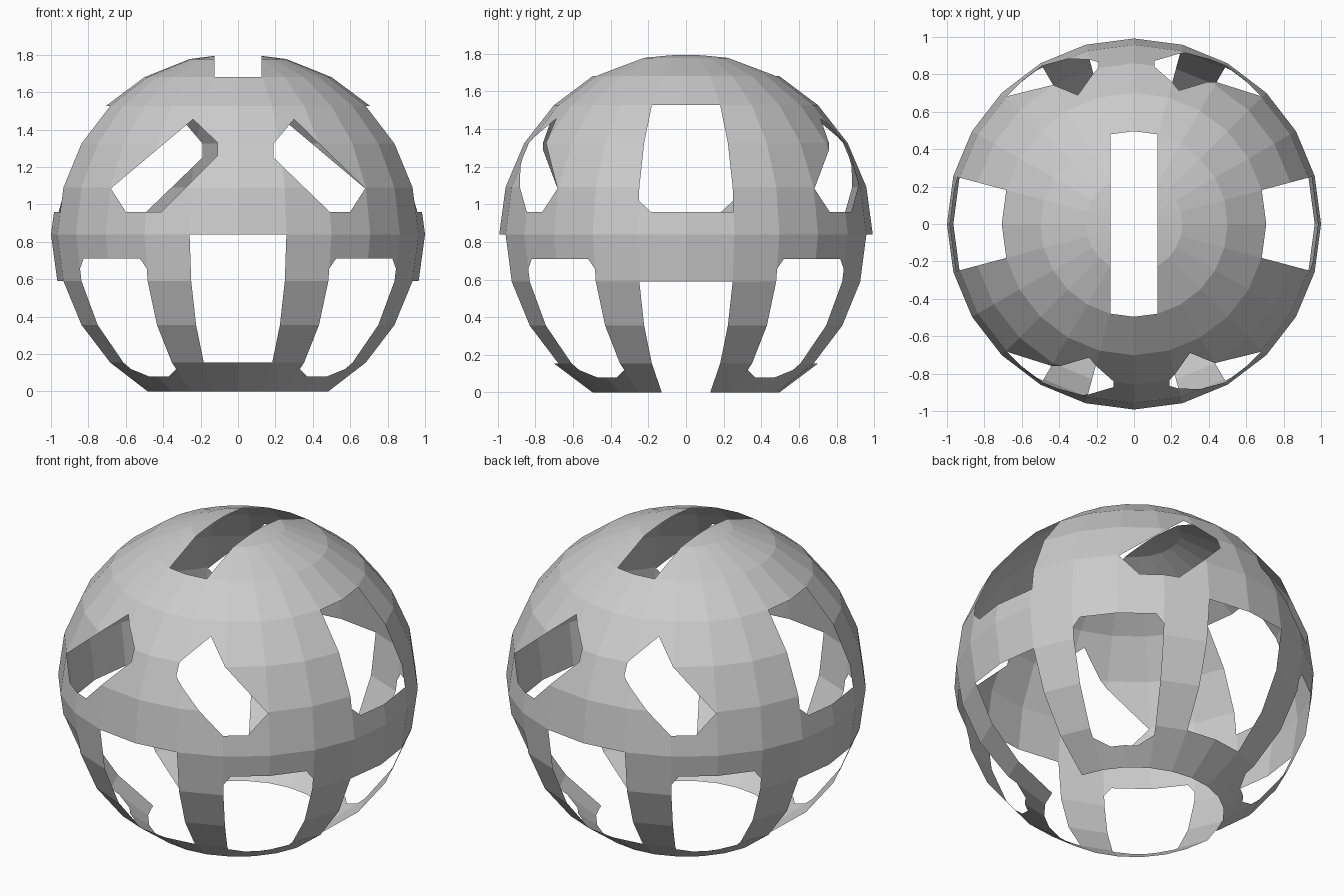
import bpy, bmesh
from math import sin, cos, radians, sqrt
from mathutils import Vector, Matrix

if "Cube" in bpy.data.objects:
    bpy.data.objects.remove(bpy.data.objects["Cube"])

MID, ZS, YS = 0.84, 0.97, 0.992      # shell centre height and ellipsoid scale
UP = Vector((0, 0, 1))


def zc(z):
    """Grid height -> height on the unit sphere."""
    return (z - MID) / ZS


def pt(phi, z):
    """Point on the unit sphere; phi runs from the front (-y) towards +x."""
    r = sqrt(max(0, 1 - z * z))
    return Vector((r * sin(radians(phi)), -r * cos(radians(phi)), z))


def meridian(phi):
    return Vector(), pt(phi, 0).cross(UP)


def level(z):
    return Vector((0, 0, z)), UP.copy()


def chamfer(a, b):
    return Vector(), a.cross(b)


def cut_window(bm, centre, planes, turn=0):
    """Remove the shell area around centre that is bounded by the planes."""
    rot = Matrix.Rotation(radians(turn), 3, 'Z')
    c = rot @ centre
    inside = list(bm.faces)
    for co, no in planes:
        co, no = rot @ co, (rot @ no).normalized()
        if (c - co).dot(no) < 0:
            no = -no
        geom = set(inside)
        for f in inside:
            geom.update(f.edges)
            geom.update(f.verts)
        res = bmesh.ops.bisect_plane(bm, geom=list(geom), dist=1e-4,
                                     plane_co=co, plane_no=no)
        inside = [g for g in res['geom'] if isinstance(g, bmesh.types.BMFace)
                  and (g.calc_center_median() - co).dot(no) > 0]
    bmesh.ops.delete(bm, geom=inside, context='FACES')


# Faceted globe, open at the bottom
bm = bmesh.new()
bmesh.ops.create_uvsphere(bm, u_segments=24, v_segments=12, radius=1)
low = [f for f in bm.faces if f.calc_center_median().z < -sin(radians(60))]
bmesh.ops.delete(bm, geom=low, context='FACES')

s15, s45, s60 = (sin(radians(a)) for a in (15, 45, 60))

# Slot across the crown
X = Vector((1, 0, 0))
cut_window(bm, UP, [(X * 0.125, X), (X * -0.125, X), level(s60)])

# Upper slanted windows, outlined in the front view (x, z)
right = [(.19, 1.325), (.19, 1.25), (.49, .96), (.60, .96), (.68, 1.085), (.30, 1.455)]
left = [(-.11, 1.33), (-.11, 1.26), (-.41, .96), (-.60, .96), (-.68, 1.085), (-.24, 1.455)]
for outline in (right, left):
    pts = [Vector((x, 0, zc(z))) for x, z in outline]
    mid = sum(pts, Vector()) / len(pts) + Vector((0, -0.8, 0))
    Y = Vector((0, 1, 0))
    planes = [(Y * -0.2, Y)]
    for a, b in zip(pts, pts[1:] + pts[:1]):
        planes.append((a, (b - a).cross(Y)))
    for turn in (0, 180):
        cut_window(bm, mid, planes, turn)

for turn in (0, 180):
    # Lower front / back window
    cut_window(bm, pt(0, -.4), [meridian(-15), meridian(15), level(0), level(-s45)], turn)
    # Lower side window
    cut_window(bm, pt(90, -.6), [meridian(75), meridian(105), level(-s15)], turn)
    # Upper side window with one trimmed corner
    cut_window(bm, pt(90, .4), [meridian(75), meridian(105), level(zc(.96)), level(s45),
                                chamfer(pt(75, zc(1.02)), pt(79, zc(.96)))], turn)

# Lower diagonal windows with trimmed corners
top, top2, bot, bot2 = zc(.71), zc(.655), zc(.08), zc(.115)
for turn in (0, 90, 180, 270):
    planes = [meridian(30), meridian(60), level(top), level(bot)]
    for edge, d in ((30, 1), (60, -1)):
        planes.append(chamfer(pt(edge, top2), pt(edge + 2.5 * d, top)))
        planes.append(chamfer(pt(edge, bot2), pt(edge + 6 * d, bot)))
    cut_window(bm, pt(45, -.45), planes, turn)

# Settle to final proportions
bmesh.ops.scale(bm, vec=(1, YS, ZS), verts=bm.verts)
bmesh.ops.translate(bm, vec=(0, 0, MID), verts=bm.verts)
mesh = bpy.data.meshes.new("globe_shell")
bm.to_mesh(mesh)
bm.free()
bpy.context.collection.objects.link(bpy.data.objects.new("globe_shell", mesh))
